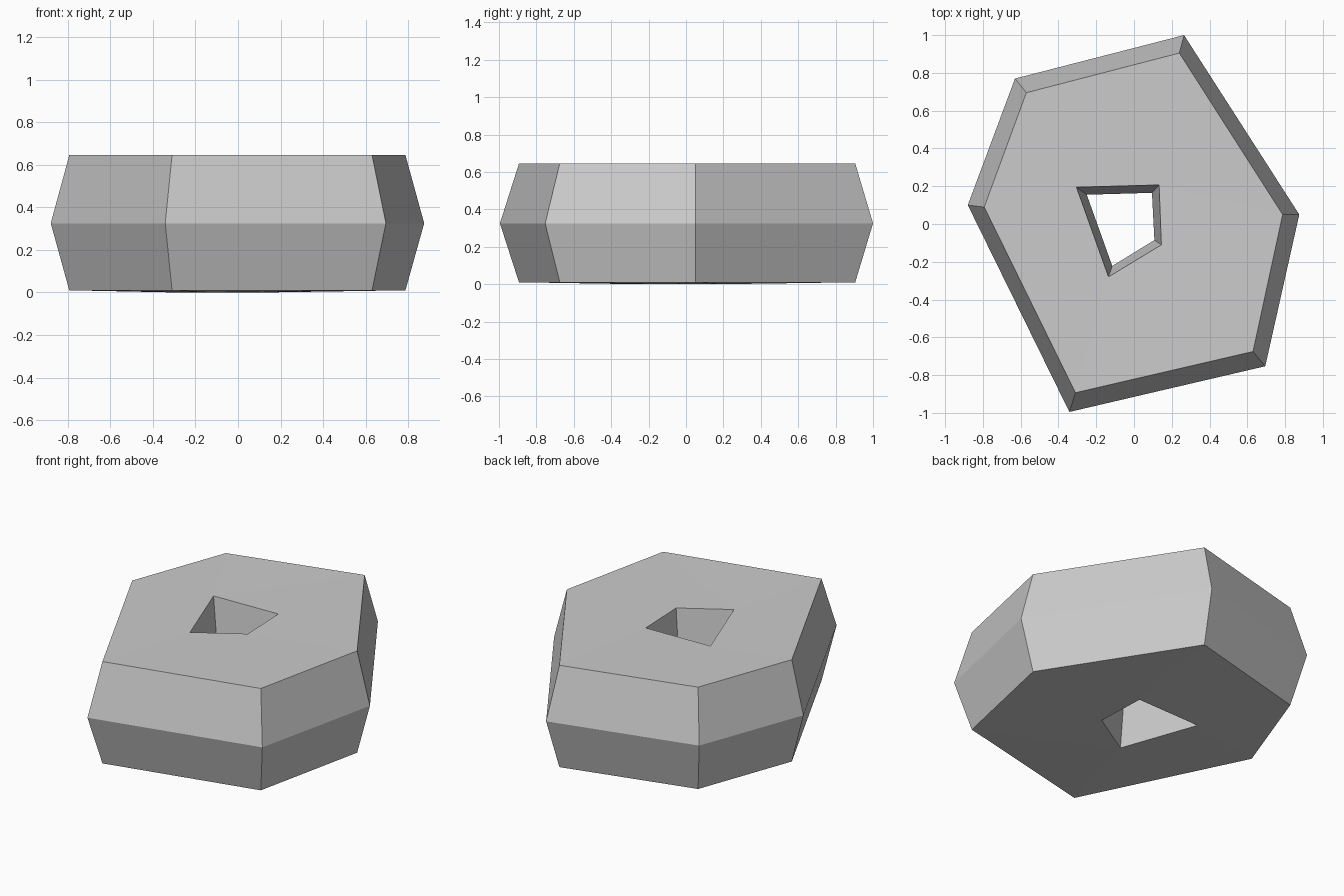
import bpy, bmesh

cube = bpy.data.objects.get("Cube")
if cube:
    bpy.data.objects.remove(cube, do_unlink=True)

# Plain grey material
grey = bpy.data.materials.new("light grey")
grey.use_nodes = True
colour = (0.6, 0.6, 0.6, 1)
grey.diffuse_color = colour
grey.node_tree.nodes["Principled BSDF"].inputs["Base Color"].default_value = colour

# Outlines: outer hexagon and four-sided hole, each at rim and at waist
hex_rim = [(-.57, .695), (.24, .905), (.787, .05), (.63, -.675), (-.31, -.893), (-.793, .09)]
hex_waist = [(-.63, .77), (.265, 1), (.875, .05), (.695, -.753), (-.342, -.995), (-.88, .1)]
hole_rim = [(-.305, .195), (.133, .207), (.145, -.11), (-.135, -.28)]
hole_waist = [(-.25, .155), (.095, .165), (.108, -.085), (-.115, -.222)]

bm = bmesh.new()


def ring(points, z):
    return [bm.verts.new((x, y, z)) for x, y in points]


def walls(low, high):
    """Join two matching rings with quads."""
    n = len(low)
    for i in range(n):
        j = (i + 1) % n
        bm.faces.new((low[i], low[j], high[j], high[i]))


def cap(outer, inner):
    """Fill the flat band between the outer rim and the hole rim."""
    edges = []
    for loop in (outer, inner):
        for i, v in enumerate(loop):
            edges.append(bm.edges.get((loop[i - 1], v)))
    bmesh.ops.triangle_fill(bm, edges=edges, use_beauty=True, normal=(0, 0, 1))


# Outer side bulges at the waist, the hole narrows there
outer = [ring(hex_rim, .01), ring(hex_waist, .325), ring(hex_rim, .645)]
inner = [ring(hole_rim, 0), ring(hole_waist, .325), ring(hole_rim, .64)]
for rings in (outer, inner):
    walls(rings[0], rings[1])
    walls(rings[1], rings[2])
cap(outer[0], inner[0])
cap(outer[2], inner[2])
bmesh.ops.recalc_face_normals(bm, faces=bm.faces[:])

mesh = bpy.data.meshes.new("faceted_ring")
bm.to_mesh(mesh)
bm.free()
mesh.materials.append(grey)
body = bpy.data.objects.new("faceted_ring", mesh)
bpy.context.collection.objects.link(body)
